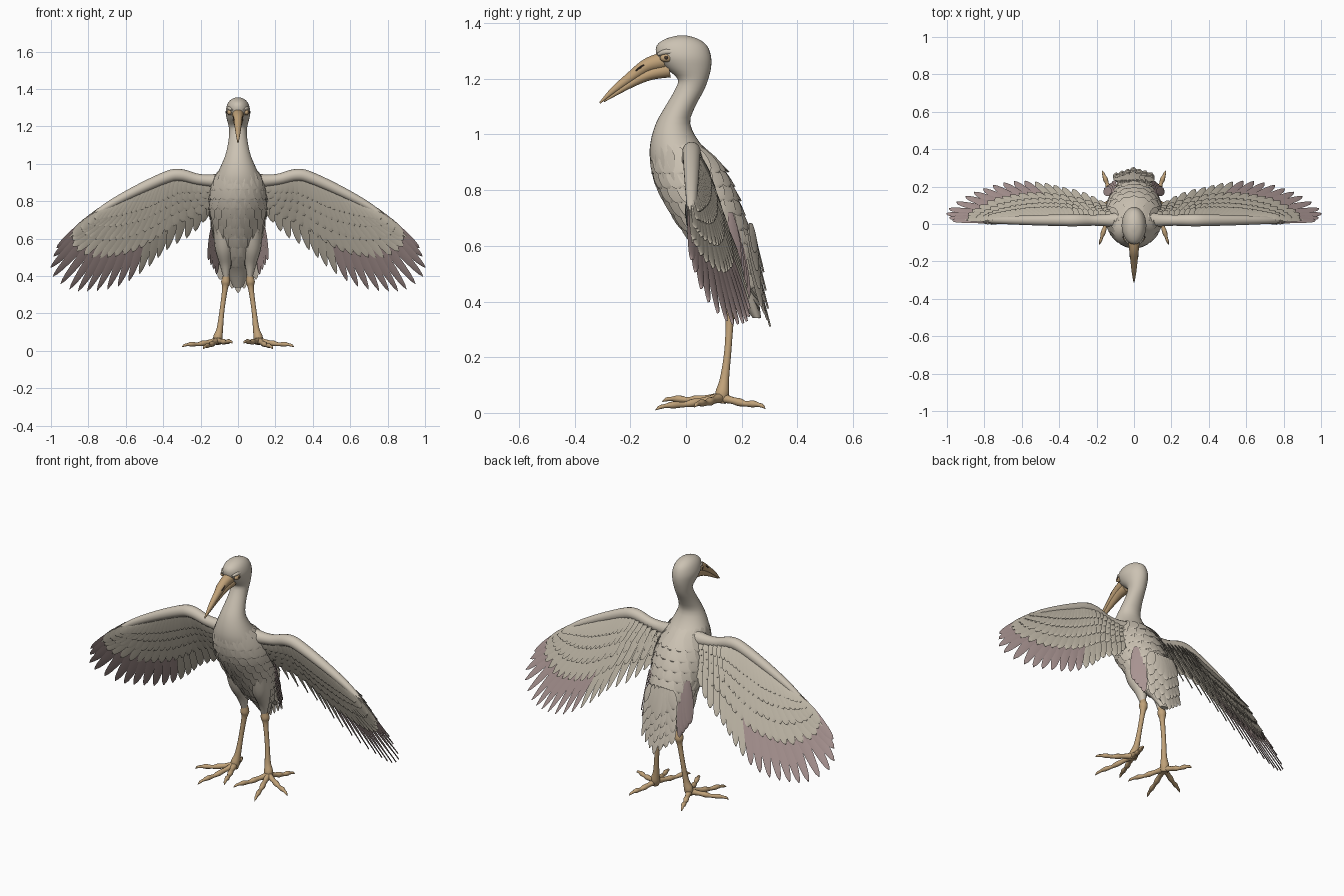
import bpy, bmesh, math
from mathutils import Vector

if "Cube" in bpy.data.objects:
    bpy.data.objects.remove(bpy.data.objects["Cube"], do_unlink=True)


def material(name, r, g, b):
    mat = bpy.data.materials.new(name)
    mat.use_nodes = True
    mat.diffuse_color = (r, g, b, 1)
    node = mat.node_tree.nodes["Principled BSDF"]
    node.inputs["Base Color"].default_value = (r, g, b, 1)
    node.inputs["Roughness"].default_value = 0.8
    return mat


CREAM = material("cream plumage", 0.60, 0.54, 0.45)
WING = material("stone wing plumage", 0.54, 0.49, 0.40)
MAUVE = material("dusky mauve feathers", 0.40, 0.30, 0.29)
TAN = material("tan skin", 0.53, 0.36, 0.19)
DARK = material("dark brown", 0.06, 0.04, 0.03)
parts = []


def finish(bm, name, mats, mirror=False):
    bmesh.ops.recalc_face_normals(bm, faces=bm.faces)
    mesh = bpy.data.meshes.new(name)
    bm.to_mesh(mesh)
    bm.free()
    for mat in mats:
        mesh.materials.append(mat)
    obj = bpy.data.objects.new(name, mesh)
    bpy.context.scene.collection.objects.link(obj)
    if mirror:
        obj.modifiers.new("Mirror", 'MIRROR').use_mirror_merge = False
    parts.append(obj)
    return obj


def spline(points, steps):
    """Smooth curve through tuples of any length."""
    out = []
    for i in range(len(points) - 1):
        a, b, c, d = (points[min(max(i + k, 0), len(points) - 1)] for k in (-1, 0, 1, 2))
        for s in range(steps):
            t = s / steps
            out.append(tuple(q + 0.5 * t * (r - p + t * (2 * p - 5 * q + 4 * r - w
                       + t * (3 * (q - r) + w - p))) for p, q, r, w in zip(a, b, c, d)))
    return out + [tuple(points[-1])]


def skin(bm, rings, index=0):
    """Join rings of points into one closed surface."""
    loops = [[bm.verts.new(p) for p in ring] for ring in rings]
    n = len(loops[0])
    faces = [bm.faces.new(loops[0]), bm.faces.new(loops[-1])]
    for a, b in zip(loops, loops[1:]):
        for i in range(n):
            j = (i + 1) % n
            faces.append(bm.faces.new((a[i], a[j], b[j], b[i])))
    for face in faces:
        face.material_index = index


def tube(bm, points, ref, squash=1.0, sides=14):
    """Tapered tube through (x, y, z, radius) points."""
    path = spline(points, 5)
    rings = []
    for i, p in enumerate(path):
        before, after = path[max(i - 1, 0)], path[min(i + 1, len(path) - 1)]
        along = (Vector(after[:3]) - Vector(before[:3])).normalized()
        side = along.cross(Vector(ref)).normalized()
        up = side.cross(along) * squash
        turn = [math.tau * k / sides for k in range(sides)]
        rings.append([Vector(p[:3]) + p[3] * (side * math.cos(a) + up * math.sin(a)) for a in turn])
    skin(bm, rings)


def feather(bm, root, tip, width, normal, index=0, point=5, thick=0.004, tilt=0.0):
    """Leaf-shaped blade with a raised shaft."""
    normal = Vector(normal).normalized()
    side = normal.cross(tip - root).normalized()
    rings = []
    for u in (0, 0.2, 0.45, 0.65, 0.8, 0.9, 0.96, 1):
        w = width * max(min(1, 0.4 + 2 * u) * math.sqrt(1 - u ** point), 0.04)
        mid = root.lerp(tip, u) + normal * 0.05 * width * math.sin(u * math.pi)
        edge = side * w + normal * tilt
        rings.append([mid - edge, mid + normal * thick, mid + edge, mid - normal * thick * 0.5])
    skin(bm, rings, index)


def ellipsoid(bm, centre, size):
    made = bmesh.ops.create_uvsphere(bm, u_segments=16, v_segments=10, radius=1)
    for v in made["verts"]:
        v.co = Vector(centre) + Vector(c * s for c, s in zip(v.co, size))


# Body, neck and head: height, front, back, half width
BODY = spline([
    (0.34, 0.24, 0.27, 0.025), (0.42, 0.18, 0.26, 0.06), (0.50, 0.10, 0.25, 0.09),
    (0.60, 0.03, 0.23, 0.118), (0.70, -0.04, 0.20, 0.14), (0.80, -0.10, 0.165, 0.148),
    (0.90, -0.128, 0.115, 0.13), (0.97, -0.128, 0.05, 0.10), (1.04, -0.108, 0.015, 0.07),
    (1.10, -0.075, 0.033, 0.055), (1.16, -0.04, 0.065, 0.047), (1.20, -0.03, 0.08, 0.05),
    (1.24, -0.075, 0.09, 0.06), (1.28, -0.105, 0.09, 0.066), (1.32, -0.105, 0.075, 0.056),
    (1.345, -0.07, 0.04, 0.036), (1.356, -0.025, 0.0, 0.008)], 3)


def body_point(ring, angle):
    z, front, back, half = ring
    return Vector((half * math.sin(angle),
                   (front + back) / 2 + (back - front) / 2 * math.cos(angle), z))


def body_ring(z):
    for a, b in zip(BODY, BODY[1:]):
        if z <= b[0]:
            t = max(0, (z - a[0]) / (b[0] - a[0]))
            return [p + t * (q - p) for p, q in zip(a, b)]
    return BODY[-1]


bm = bmesh.new()
skin(bm, [[body_point(r, math.tau * k / 32) for k in range(32)] for r in BODY])
finish(bm, "body_neck_and_head", [CREAM])

# Overlapping body feathers, raised on the back and close-lying on the breast
bm = bmesh.new()
for row in range(9):
    z = 0.96 - row * 0.052
    for k in range(18):
        a = math.tau * (k + row % 2 / 2) / 18
        back = (1 + math.cos(a)) / 2
        normal = Vector((math.sin(a), math.cos(a), 0.3 * math.cos(a)))
        root = body_point(body_ring(z), a) - normal * 0.004
        tip = body_point(body_ring(z - 0.10), a) + normal * (0.002 + 0.012 * back)
        feather(bm, root, tip, 0.012 + 0.2 * body_ring(z - 0.05)[3], normal, thick=0.002 + 0.003 * back)
finish(bm, "body_feathers", [CREAM])

# Tail fan in layers, with mauve feathers along the flanks
bm = bmesh.new()
for layer in range(4):
    for i in range(-3, 4):
        spread = abs(i)
        root = Vector((i * 0.022, 0.215 + layer * 0.006, 0.62 + layer * 0.02))
        tip = Vector((i * 0.032, 0.302 - layer * 0.008 - spread * 0.01,
                      0.31 + layer * 0.065 + spread * 0.024))
        feather(bm, root, tip, 0.027, (i * 0.12, 1, 0.2), tilt=0.003)
for i in range(-2, 3):
    feather(bm, Vector((i * 0.02, 0.15, 0.55)), Vector((i * 0.03, 0.265, 0.34 + abs(i) * 0.03)),
            0.026, (i * 0.1, -1, -0.4))
for sign in (-1, 1):
    for i in range(4):
        feather(bm, Vector((sign * (0.10 + i * 0.008), 0.16, 0.72)),
                Vector((sign * (0.115 + i * 0.014), 0.225 - i * 0.012, 0.41 + i * 0.025)),
                0.026, (sign, 0.7, 0.2), 1)
finish(bm, "tail_feathers", [CREAM, MAUVE])

# Wing arm along the leading edge
ARM = [(0.05, 0.91, 0.05), (0.14, 0.91, 0.034), (0.22, 0.918, 0.03), (0.31, 0.94, 0.033),
       (0.39, 0.925, 0.032), (0.58, 0.838, 0.026), (0.74, 0.745, 0.018), (0.90, 0.61, 0.005)]
bm = bmesh.new()
tube(bm, [(x, 0.02, z, r) for x, z, r in ARM], (0, 1, 0))
finish(bm, "wing_arms", [CREAM], True)


def wing_point(x, z):
    """Put a point of the wing outline on the backward-sloping wing surface."""
    for a, b in zip(ARM, ARM[1:]):
        if x <= b[0] or b is ARM[-1]:
            lead = a[1] + (x - a[0]) / (b[0] - a[0]) * (b[1] - a[1])
            return Vector((x, 0.02 + 0.45 * (lead - z), z))


# Wing feathers: each row runs from the arm to part of the way to the outline
WING_MAP = spline([
    (0.10, 0.90, 0.16, 0.72), (0.20, 0.91, 0.25, 0.62), (0.28, 0.93, 0.38, 0.54),
    (0.36, 0.92, 0.50, 0.43), (0.42, 0.90, 0.64, 0.345), (0.48, 0.87, 0.78, 0.32),
    (0.55, 0.84, 0.90, 0.33), (0.63, 0.80, 1.0, 0.42), (0.72, 0.755, 0.97, 0.55)], 30)
BACK = Vector((0.25, 1, 0.45)).normalized()


def wing_row(bm, count, start, reach, width, lift, facing, flight=False):
    for k in range(count):
        t = k / (count - 1)
        x, z, tip_x, tip_z = WING_MAP[round(t * (len(WING_MAP) - 1))]
        root = wing_point(x + (tip_x - x) * start, z + (tip_z - z) * start)
        tip = wing_point(x + (tip_x - x) * reach, z + (tip_z - z) * reach)
        normal = BACK * facing
        feather(bm, root + normal * lift * 0.6, tip + normal * lift, width, normal,
                int(flight and t > 0.42), 3.5 if flight else 5, tilt=0.004 * facing)


bm = bmesh.new()
wing_row(bm, 21, 0, 1, 0.032, 0, 1, True)
for facing in (1, -1):
    wing_row(bm, 21, 0.1, 0.66, 0.031, 0.008, facing)
    wing_row(bm, 22, 0.04, 0.48, 0.027, 0.015, facing)
    wing_row(bm, 24, 0, 0.33, 0.023, 0.021, facing)
    wing_row(bm, 26, -0.02, 0.2, 0.02, 0.026, facing)
finish(bm, "wing_feathers", [WING, MAUVE], True)

# Beak in two halves, with nostrils
bm = bmesh.new()
tube(bm, [(0, -0.08, 1.265, 0.032), (0, -0.14, 1.247, 0.026), (0, -0.20, 1.205, 0.019),
          (0, -0.26, 1.159, 0.012), (0, -0.31, 1.113, 0.003)], (1, 0, 0))
tube(bm, [(0, -0.06, 1.233, 0.028), (0, -0.13, 1.217, 0.022), (0, -0.20, 1.182, 0.015),
          (0, -0.295, 1.119, 0.003)], (1, 0, 0))
finish(bm, "beak", [TAN])
bm = bmesh.new()
tube(bm, [(0.022, -0.15, 1.25, 0.003), (0.021, -0.165, 1.24, 0.004), (0.019, -0.18, 1.228, 0.003)],
     (1, 0, 0), sides=8)
finish(bm, "nostrils", [DARK], True)

# Bare eye skin, pupils and brows
bm = bmesh.new()
ellipsoid(bm, (0.045, -0.07, 1.275), (0.013, 0.024, 0.015))
finish(bm, "eye_skin", [TAN], True)
bm = bmesh.new()
ellipsoid(bm, (0.054, -0.071, 1.276), (0.007, 0.007, 0.007))
finish(bm, "pupils", [DARK], True)
bm = bmesh.new()
tube(bm, [(0.033, -0.10, 1.288, 0.006), (0.046, -0.07, 1.297, 0.01), (0.054, -0.03, 1.295, 0.005)],
     (0, 0, 1))
finish(bm, "brows", [CREAM], True)

# Feathered thighs
bm = bmesh.new()
tube(bm, [(0.075, 0.08, 0.68, 0.055), (0.075, 0.11, 0.56, 0.05), (0.068, 0.14, 0.47, 0.032),
          (0.064, 0.15, 0.40, 0.016)], (0, 1, 0), 1.1)
finish(bm, "thighs", [CREAM], True)

# Bare legs with a knobbly joint
bm = bmesh.new()
tube(bm, [(0.063, 0.15, 0.46, 0.014), (0.063, 0.152, 0.41, 0.016), (0.066, 0.158, 0.37, 0.024),
          (0.07, 0.157, 0.33, 0.015), (0.085, 0.15, 0.22, 0.013), (0.097, 0.138, 0.12, 0.017),
          (0.108, 0.13, 0.07, 0.025), (0.11, 0.125, 0.035, 0.018)], (0, 1, 0))
finish(bm, "legs", [TAN], True)

# Toes with swollen joints and pointed claws
bm = bmesh.new()
for x, y, z in ((0.30, 0.03, 0.02), (0.185, -0.11, 0.01), (0.03, -0.085, 0.04), (0.17, 0.285, 0.015)):
    heel, claw = Vector((0.11, 0.125, 0.055)), Vector((x, y, z))
    shape = ((0, 0, 0.02), (0.25, 0, 0.013), (0.42, 0, 0.015), (0.56, 0, 0.01),
             (0.72, 0.006, 0.013), (0.84, 0.008, 0.008), (0.93, 0.007, 0.007), (1, 0, 0.001))
    tube(bm, [(*(heel.lerp(claw, u) + Vector((0, 0, rise))), r) for u, rise, r in shape], (0, 0, 1), sides=10)
finish(bm, "toes", [TAN], True)

# Smooth shading with crisp feather edges
bpy.ops.object.select_all(action='DESELECT')
for obj in parts:
    obj.select_set(True)
bpy.context.view_layer.objects.active = parts[0]
bpy.ops.object.shade_smooth_by_angle(angle=math.radians(40))
